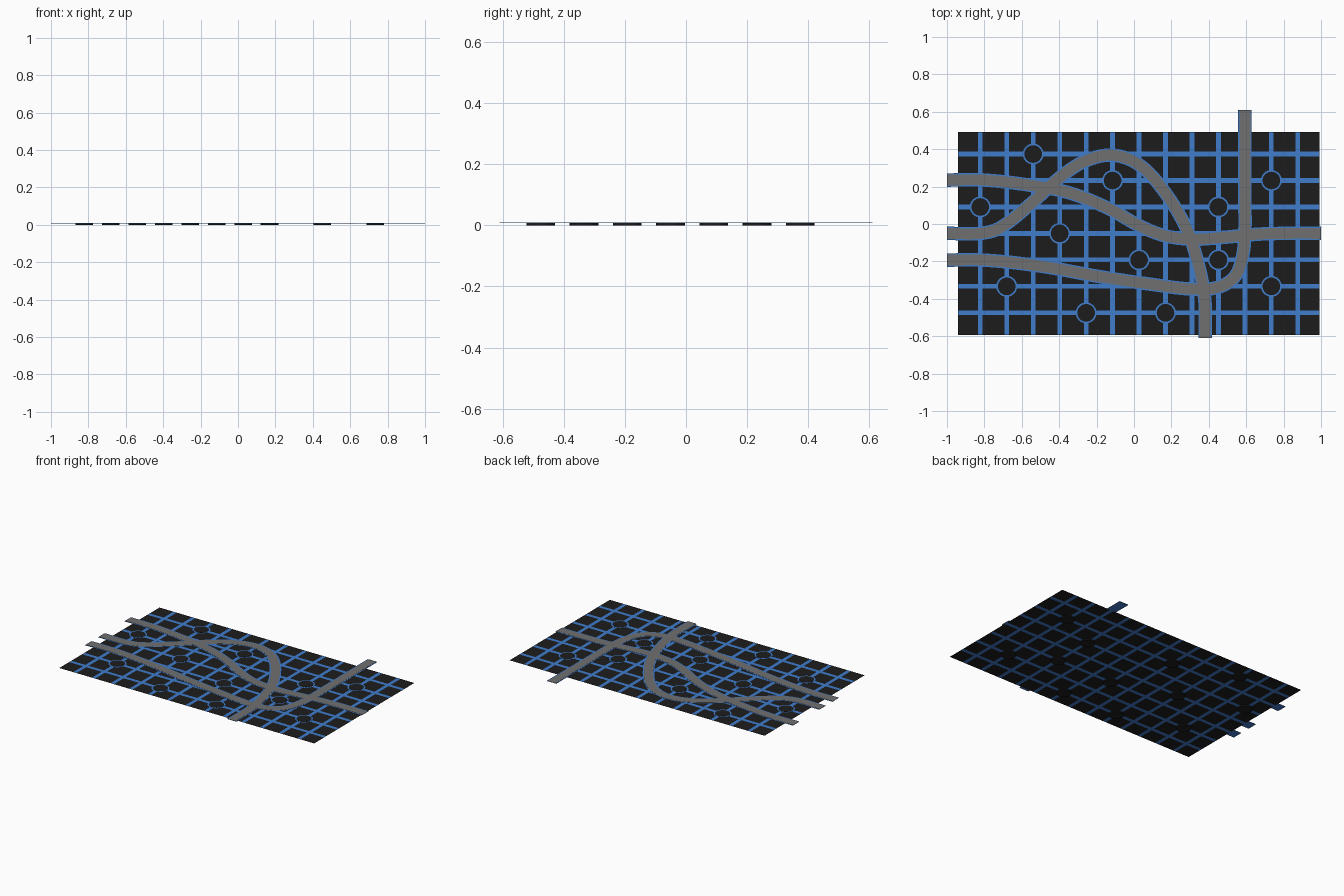
import bpy, bmesh
from mathutils import Vector
from mathutils.geometry import interpolate_bezier

if "Cube" in bpy.data.objects:
    bpy.data.objects.remove(bpy.data.objects["Cube"])


def material(name, rgb):
    m = bpy.data.materials.new(name)
    m.diffuse_color = (*rgb, 1)
    m.use_nodes = True
    m.node_tree.nodes["Principled BSDF"].inputs["Base Color"].default_value = m.diffuse_color
    return m


DARK = material("asphalt_black", (0.012, 0.012, 0.012))
BLUE = material("street_blue", (0.05, 0.2, 0.6))
GREY = material("highway_grey", (0.16, 0.16, 0.16))


def finish(bm, name, mats):
    bmesh.ops.recalc_face_normals(bm, faces=bm.faces)
    me = bpy.data.meshes.new(name)
    bm.to_mesh(me)
    bm.free()
    for m in mats:
        me.materials.append(m)
    ob = bpy.data.objects.new(name, me)
    bpy.context.collection.objects.link(ob)
    return ob


# Street grid layout
STEP = 0.1415
XS = [-0.822 + STEP * i for i in range(13)]
YS = [0.374 - STEP * j for j in range(7)]
HALF = 0.0125


def breaks(centres, lo, hi):
    return [lo] + [c + s for c in sorted(centres) for s in (-HALF, HALF)] + [hi]


# City plate: dark blocks divided by blue streets
bm = bmesh.new()
bx, by = breaks(XS, -0.94, 0.993), breaks(YS, -0.593, 0.492)
grid = [[bm.verts.new((x, y, 0.007)) for y in by] for x in bx]
for i in range(len(bx) - 1):
    for j in range(len(by) - 1):
        f = bm.faces.new((grid[i][j], grid[i + 1][j], grid[i + 1][j + 1], grid[i][j + 1]))
        f.material_index = 1 if i % 2 or j % 2 else 0
finish(bm, "city_blocks", [DARK, BLUE])


# Roundabouts: blue ring under a dark island
def disc(name, x, y, r, z0, z1, mat):
    bm = bmesh.new()
    bmesh.ops.create_cone(bm, cap_ends=True, segments=32, radius1=r, radius2=r, depth=z1 - z0)
    bmesh.ops.translate(bm, verts=bm.verts, vec=(x, y, (z0 + z1) / 2))
    finish(bm, name, [mat])


NODES = [(2, 0), (5, 1), (11, 1), (0, 2), (9, 2), (3, 3),
         (6, 4), (9, 4), (1, 5), (11, 5), (4, 6), (7, 6)]
for i, j in NODES:
    disc("roundabout_ring", XS[i], YS[j], 0.056, 0.0071, 0.0077, BLUE)
    disc("roundabout_island", XS[i], YS[j], 0.047, 0.0, 0.0084, DARK)


# Highways: smooth paths swept into flat ribbons
def smooth_path(pts):
    p = [Vector((x, y, 0)) for x, y in pts]
    n = len(p)
    t = [(p[min(i + 1, n - 1)] - p[max(i - 1, 0)]).normalized() for i in range(n)]
    out = [p[0]]
    for i in range(n - 1):
        d = (p[i + 1] - p[i]).length / 3
        out += interpolate_bezier(p[i], p[i] + t[i] * d, p[i + 1] - t[i + 1] * d, p[i + 1], 9)[1:]
    return out


def ribbon(name, path, half, z0, z1, mat):
    bm = bmesh.new()
    prev = None
    for i, c in enumerate(path):
        t = (path[min(i + 1, len(path) - 1)] - path[max(i - 1, 0)]).normalized()
        side = Vector((-t.y, t.x, 0)) * half
        ring = [bm.verts.new(c + s * side + Vector((0, 0, z)))
                for s, z in ((-1, z0), (1, z0), (1, z1), (-1, z1))]
        if prev:
            for k in range(4):
                m = (k + 1) % 4
                bm.faces.new((prev[k], prev[m], ring[m], ring[k]))
        else:
            bm.faces.new(ring)
        prev = ring
    bm.faces.new(prev)
    finish(bm, name, [mat])


HIGHWAYS = {
    "east_west_highway": [(-1, 0.235), (-0.8, 0.235), (-0.54, 0.205), (-0.34, 0.165),
                          (-0.14, 0.085), (0.03, -0.01), (0.165, -0.063), (0.31, -0.081),
                          (0.46, -0.073), (0.67, -0.054), (0.83, -0.05), (1, -0.05)],
    "looping_highway": [(-1, -0.05), (-0.82, -0.05), (-0.715, -0.02), (-0.555, 0.105),
                        (-0.395, 0.25), (-0.26, 0.337), (-0.112, 0.368), (0.03, 0.315),
                        (0.165, 0.17), (0.283, -0.03), (0.35, -0.24), (0.378, -0.4),
                        (0.38, -0.48), (0.38, -0.61)],
    "turning_highway": [(-1, -0.193), (-0.8, -0.193), (-0.5, -0.225), (-0.18, -0.282),
                        (0.09, -0.322), (0.31, -0.348), (0.45, -0.338), (0.54, -0.28),
                        (0.582, -0.165), (0.593, -0.03), (0.593, 0.1), (0.593, 0.61)],
}
for name, pts in HIGHWAYS.items():
    path = smooth_path(pts)
    ribbon(name + "_border", path, 0.036, 0.0078, 0.0086, BLUE)
    ribbon(name, path, 0.029, 0.008, 0.0095, GREY)
